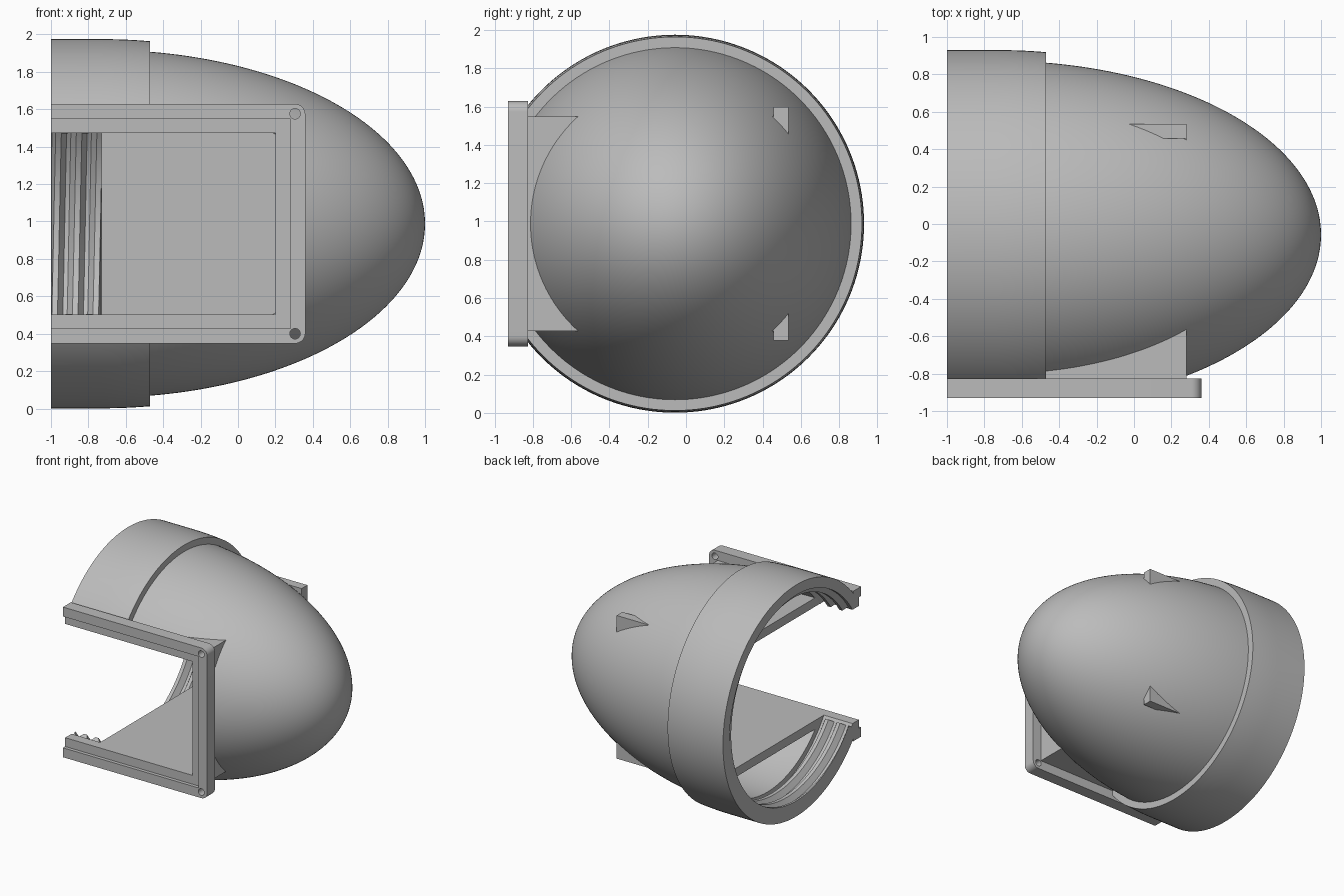
import bpy, bmesh, math
from mathutils import Matrix, Vector

cube = bpy.data.objects.get("Cube")
if cube:
    bpy.data.objects.remove(cube, do_unlink=True)

CY, CZ = -0.057, 0.988      # axis of the round body
SHOULDER = -0.73            # where the cylinder turns into the nose
HALF_IN, HALF_OUT, HALF_BACK, HALF_FRAME = 0.485, 0.56, 0.61, 0.64
SEGMENTS = 160

grey = bpy.data.materials.new("plain_grey")
grey.use_nodes = True
COLOUR = (0.5, 0.5, 0.5, 1)
grey.diffuse_color = COLOUR
grey.node_tree.nodes["Principled BSDF"].inputs["Base Color"].default_value = COLOUR


def finish(name, bm):
    bmesh.ops.remove_doubles(bm, verts=bm.verts, dist=1e-5)
    bmesh.ops.recalc_face_normals(bm, faces=bm.faces)
    mesh = bpy.data.meshes.new(name)
    bm.to_mesh(mesh)
    bm.free()
    mesh.materials.append(grey)
    obj = bpy.data.objects.new(name, mesh)
    bpy.context.collection.objects.link(obj)
    return obj


def block(name, xs, ys, half=None, zs=None):
    """Box from ranges; half gives a height centred on the axis."""
    zs = zs or (CZ - half, CZ + half)
    bm = bmesh.new()
    bmesh.ops.create_cube(bm, size=1)
    for v in bm.verts:
        v.co = [r[0] if c < 0 else r[1] for c, r in zip(v.co, (xs, ys, zs))]
    return finish(name, bm)


def lathe(name, loop, start=0.0, end=math.tau, pitch=0.0):
    """Turn a closed (x, radius) loop about the axis, starting at the front."""
    full = end - start > math.tau - 0.01
    bm = bmesh.new()
    rings = []
    for i in range(SEGMENTS + (0 if full else 1)):
        t = start + (end - start) * i / SEGMENTS
        ring = []
        for x, r in loop:
            if pitch:
                x = min(SHOULDER, max(-1, x - pitch * t / math.tau))
            ring.append(bm.verts.new((x, CY - r * math.cos(t), CZ + r * math.sin(t))))
        rings.append(ring)
    pairs = list(zip(rings, rings[1:])) + ([(rings[-1], rings[0])] if full else [])
    n = len(loop)
    for a, b in pairs:
        for j in range(n):
            k = (j + 1) % n
            if loop[j][1] == 0 and loop[k][1] == 0:
                continue
            bm.faces.new((a[j], a[k], b[k], b[j]))
    if not full:
        bm.faces.new(rings[0])
        bm.faces.new(rings[-1])
    return finish(name, bm)


def smooth(obj):
    bpy.ops.object.select_all(action='DESELECT')
    obj.select_set(True)
    bpy.context.view_layer.objects.active = obj
    bpy.ops.object.shade_smooth_by_angle(angle=math.radians(25))


def cut(obj, cutters):
    for cutter in cutters:
        mod = obj.modifiers.new("cut", 'BOOLEAN')
        mod.operation, mod.solver, mod.object = 'DIFFERENCE', 'EXACT', cutter
        bpy.context.view_layer.objects.active = obj
        bpy.ops.object.modifier_apply(modifier=mod.name)
    for cutter in cutters:
        bpy.data.objects.remove(cutter, do_unlink=True)


def ellipse(radius, length, x_from, steps):
    """Quarter-ellipse points from x_from to the tip of the nose."""
    first = math.asin((x_from - SHOULDER) / length)
    angles = [first + (math.pi / 2 - first) * i / steps for i in range(steps)]
    return [(SHOULDER + length * math.sin(a), radius * math.cos(a)) for a in angles] \
        + [(SHOULDER + length, 0.0)]


# Hollow nose with its thicker collar
EDGE = -0.47
collar = [(-1, 0.987)]
for i in range(6):
    x = SHOULDER + (EDGE - SHOULDER) * i / 5
    collar.append((x, 0.987 * math.sqrt(1 - ((x - SHOULDER) / 1.73) ** 2)))
inner = ellipse(0.85, 1.65, SHOULDER, 40)[::-1]
shell = lathe("nose_shell", collar + ellipse(0.93, 1.73, EDGE, 48) + inner
              + [(SHOULDER, 0.9), (-1, 0.9)])
cut(shell, [block("window_cutter", (-1.2, 0.24), (-2, 0), HALF_IN),
            block("face_cutter", (-1.2, 0.36), (-2, -0.87), 1.2)])
smooth(shell)

# Screw thread inside the open end, stopping at the window
gap = math.asin(HALF_IN / 0.86)
for i in range(3):
    c = -0.915 + 0.11 * i
    thread = lathe(f"thread_ridge_{i + 1}",
                   [(c - 0.05, 0.91), (c - 0.015, 0.855), (c + 0.015, 0.855), (c + 0.05, 0.91)],
                   gap, math.tau - gap, 0.11)
    smooth(thread)

# Pocket behind the window
for name, side in (("pocket_floor", -1), ("pocket_ceiling", 1)):
    zs = sorted((CZ + side * HALF_IN, CZ + side * HALF_OUT))
    block(name, (SHOULDER, 0.28), (-0.84, 0.47), zs=zs)
block("pocket_end_wall", (0.2, 0.28), (-0.84, 0.47), HALF_OUT)
block("pocket_back_wall", (SHOULDER, 0.28), (0.457, 0.535), HALF_BACK)

# Window frame: rounded outer corners, seal step and screw holes
frame = block("window_frame", (-1, 0.36), (-0.93, -0.825), HALF_FRAME)
bm = bmesh.new()
bm.from_mesh(frame.data)
corners = [e for e in bm.edges if all(v.co.x > 0 for v in e.verts)
           and abs(e.verts[0].co.y - e.verts[1].co.y) > 0.05]
bmesh.ops.bevel(bm, geom=corners, offset=0.055, segments=8, profile=0.5, affect='EDGES')
bm.to_mesh(frame.data)
bm.free()
cutters = [block("opening_cutter", (-1.2, 0.2), (-1.2, -0.5), HALF_IN),
           block("seal_cutter", (-1.2, 0.28), (-1.2, -0.9), HALF_OUT)]
for side in (-1, 1):
    bm = bmesh.new()
    bmesh.ops.create_cone(bm, cap_ends=True, segments=24, radius1=0.028, radius2=0.028, depth=0.5,
                          matrix=Matrix.Translation(Vector((0.305, -0.88, CZ + side * 0.588)))
                          @ Matrix.Rotation(math.pi / 2, 4, 'X'))
    cutters.append(finish("screw_hole_cutter", bm))
cut(frame, cutters)
smooth(frame)
